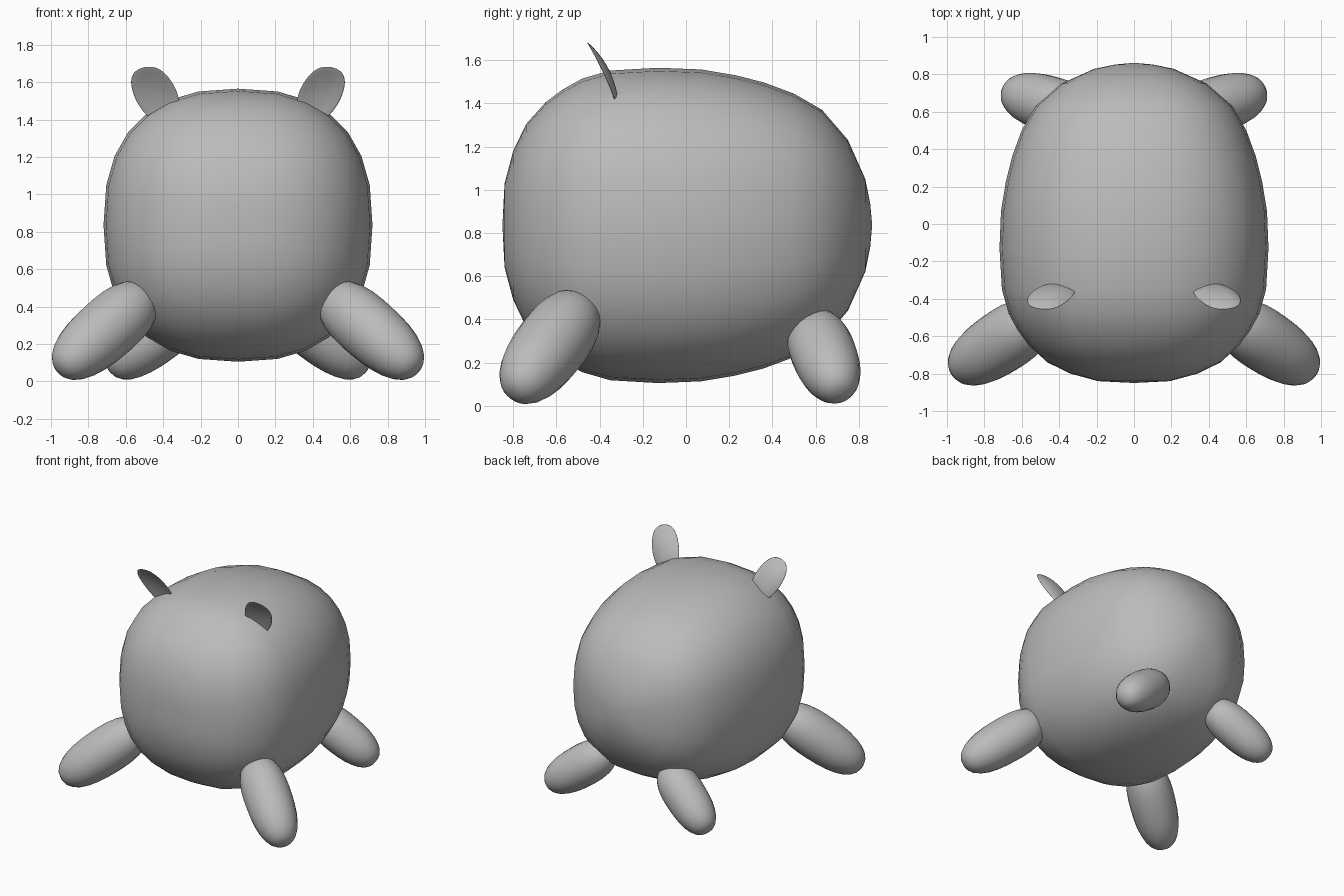
import bpy, bmesh, math
from mathutils import Vector

if "Cube" in bpy.data.objects:
    bpy.data.objects.remove(bpy.data.objects["Cube"])

grey = bpy.data.materials.new("plain grey")
grey.diffuse_color = (0.5, 0.5, 0.5, 1)
grey.use_nodes = True
grey.node_tree.nodes["Principled BSDF"].inputs["Base Color"].default_value = grey.diffuse_color


def finish(name, bm, mirror=True, subdiv=0):
    """Turn a bmesh into a smooth object, optionally mirrored across x."""
    bmesh.ops.recalc_face_normals(bm, faces=bm.faces)
    me = bpy.data.meshes.new(name)
    bm.to_mesh(me)
    bm.free()
    me.materials.append(grey)
    for p in me.polygons:
        p.use_smooth = True
    ob = bpy.data.objects.new(name, me)
    bpy.context.collection.objects.link(ob)
    if mirror:
        ob.modifiers.new("Mirror", 'MIRROR').use_clip = False
    if subdiv:
        s = ob.modifiers.new("Subdivision", 'SUBSURF')
        s.levels = s.render_levels = subdiv
    return ob


def loft(bm, rings, start, end):
    """Bridge closed rings of points and close both ends on a pole."""
    rows = [[bm.verts.new(p) for p in r] for r in rings]
    n = len(rows[0])
    for a, b in zip(rows, rows[1:]):
        for i in range(n):
            j = (i + 1) % n
            bm.faces.new((a[i], a[j], b[j], b[i]))
    for row, pole in ((rows[0], start), (rows[-1], end)):
        v = bm.verts.new(pole)
        for i in range(n):
            bm.faces.new((row[i], row[(i + 1) % n], v))


def spow(v, e):
    return math.copysign(abs(v) ** e, v)


# Body: squarish rings along y, blunt at the front and tapering to the back
profile = [(-0.845, 0.1), (-0.84, 0.195), (-0.80, 0.345), (-0.74, 0.47),
           (-0.65, 0.57), (-0.57, 0.63), (-0.48, 0.68), (-0.35, 0.717),
           (-0.13, 0.73), (0.07, 0.722), (0.23, 0.695), (0.36, 0.662),
           (0.50, 0.61), (0.63, 0.535), (0.75, 0.395), (0.83, 0.215),
           (0.853, 0.1)]
SEG, EXP = 28, 2 / 2.45
rings = []
for y, r in profile:
    ring = []
    for i in range(SEG):
        a = math.tau * i / SEG
        ring.append((0.985 * r * spow(math.cos(a), EXP), y,
                     0.835 + r * spow(math.sin(a), EXP)))
    rings.append(ring)
bm = bmesh.new()
loft(bm, rings, (0, -0.85, 0.835), (0, 0.862, 0.835))
finish("body", bm, mirror=False)


# Legs: blunt rounded rods splayed outwards, slightly slimmer at the foot
def leg(name, centre, axis, length, radius):
    rot = Vector(axis).to_track_quat('Z', 'Y')
    bm = bmesh.new()
    bmesh.ops.create_uvsphere(bm, u_segments=24, v_segments=16, radius=1)
    for v in bm.verts:
        flat = math.hypot(v.co.x, v.co.y)
        k = (flat ** 2.5 + abs(v.co.z) ** 2.5) ** (-1 / 2.5)
        p = v.co * k
        w = radius * (1 - 0.06 * p.z)
        v.co = rot @ Vector((p.x * w, p.y * w, p.z * length)) + Vector(centre)
    finish(name, bm)


leg("front_legs", (0.715, -0.635, 0.268), (0.674, -0.447, -0.589), 0.355, 0.168)
leg("back_legs", (0.46, 0.643, 0.227), (0.78, 0.24, -0.58), 0.29, 0.15)

# Ears: thin leaf shapes leaning forward, hollow on the front
outline = [(0.305, 1.49), (0.325, 1.56), (0.37, 1.635), (0.425, 1.682),
           (0.485, 1.69), (0.55, 1.672), (0.583, 1.62), (0.565, 1.53),
           (0.52, 1.45), (0.46, 1.385), (0.39, 1.37), (0.33, 1.42)]
CX, CZ = 0.445, 1.55


def ear_point(x, z, s, side):
    x, z = CX + (x - CX) * s, CZ + (z - CZ) * s
    lean = -0.325 - 0.33 * (z - 1.4) - 0.5 * (z - 1.4) ** 2
    hollow = 0.022 * (1 - s * s)
    return x, lean + hollow + side * 0.013 * math.sqrt(max(0, 1 - s * s)), z


steps = [(0.5, -1), (0.85, -1), (1.03, 0), (0.85, 1), (0.5, 1)]
bm = bmesh.new()
loft(bm, [[ear_point(x, z, s, d) for x, z in outline] for s, d in steps],
     ear_point(CX, CZ, 0, -1), ear_point(CX, CZ, 0, 1))
finish("ears", bm, subdiv=2)
